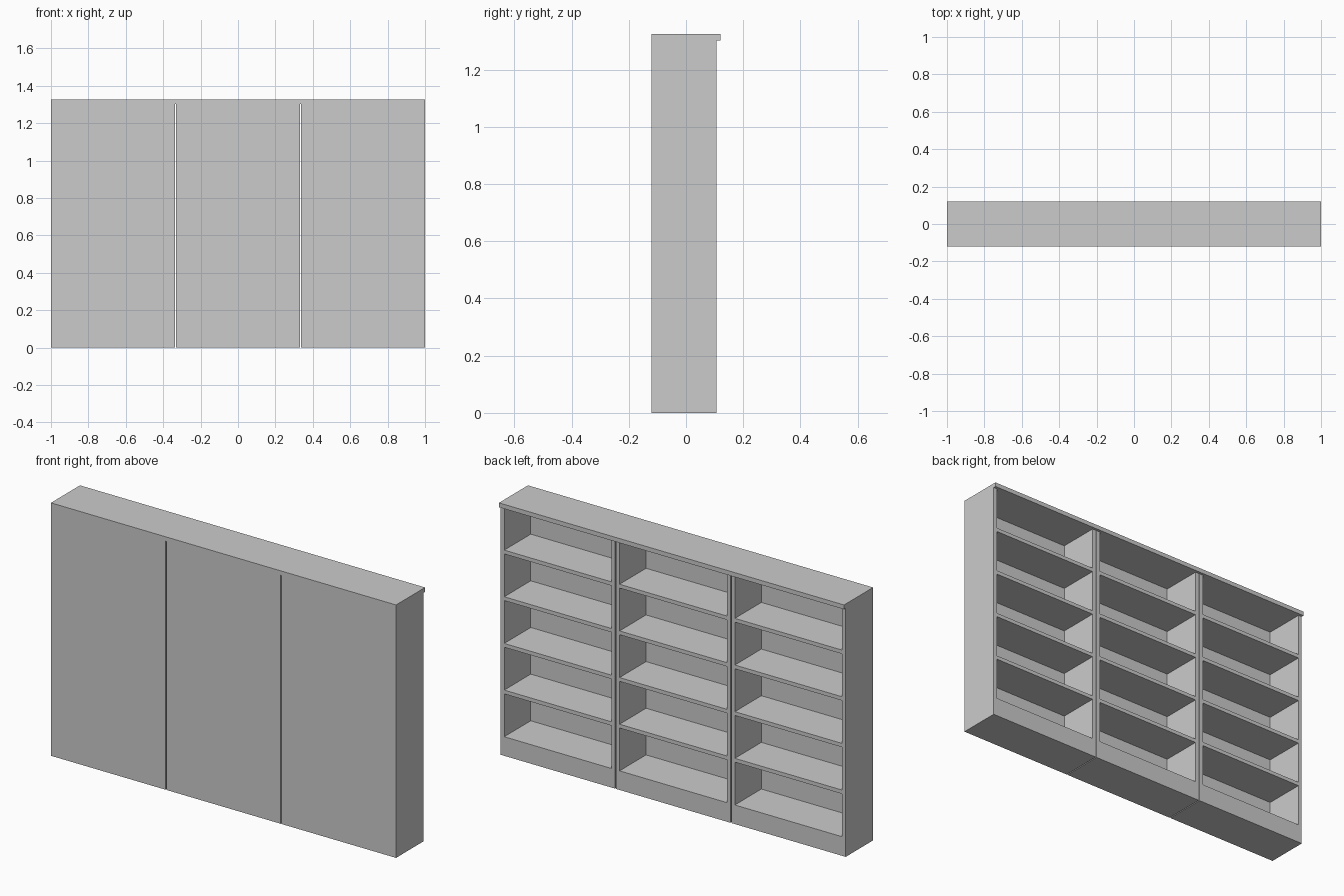
import bpy
import bmesh
from mathutils import Matrix, Vector

if "Cube" in bpy.data.objects:
    bpy.data.objects.remove(bpy.data.objects["Cube"])

# Overall dimensions
HALF_W = 1.0
Y_FRONT, Y_BODY, Y_TOP = -0.12, 0.106, 0.12
BODY_H, TOTAL_H = 1.302, 1.325
GAP = 0.005
UNIT_W = (2 * HALF_W - 2 * GAP) / 3
SIDE_T, PANEL_T, SHELF_T = 0.021, 0.007, 0.02
BASE_H = 0.10
BAYS = 5


def box(name, x0, x1, y0, y1, z0, z1):
    lo, hi = Vector((x0, y0, z0)), Vector((x1, y1, z1))
    bm = bmesh.new()
    bmesh.ops.create_cube(bm, size=1, matrix=Matrix.Diagonal((hi - lo).to_4d()))
    mesh = bpy.data.meshes.new(name)
    bm.to_mesh(mesh)
    bm.free()
    obj = bpy.data.objects.new(name, mesh)
    obj.location = (lo + hi) / 2
    bpy.context.collection.objects.link(obj)
    return obj


pitch = (BODY_H - BASE_H + SHELF_T) / BAYS

# Three identical bookcase units side by side, open towards +y
for i, unit in enumerate(("left", "middle", "right")):
    x0 = -HALF_W + i * (UNIT_W + GAP)
    x1 = x0 + UNIT_W
    xi0, xi1 = x0 + SIDE_T, x1 - SIDE_T
    yi = Y_FRONT + PANEL_T

    # Upright sides
    box(f"{unit}_unit_side_a", x0, xi0, Y_FRONT, Y_BODY, 0, BODY_H)
    box(f"{unit}_unit_side_b", xi1, x1, Y_FRONT, Y_BODY, 0, BODY_H)
    # Thin closing panel
    box(f"{unit}_unit_panel", xi0, xi1, Y_FRONT, yi, 0, BODY_H)
    # Solid plinth
    box(f"{unit}_unit_plinth", xi0, xi1, yi, Y_BODY, 0, BASE_H)
    # Shelves
    for s in range(1, BAYS):
        top = BASE_H + s * pitch
        box(f"{unit}_unit_shelf_{s}", xi0, xi1, yi, Y_BODY, top - SHELF_T, top)

# One continuous top board overhanging the open side
box("top_board", -HALF_W, HALF_W, Y_FRONT, Y_TOP, BODY_H, TOTAL_H)
